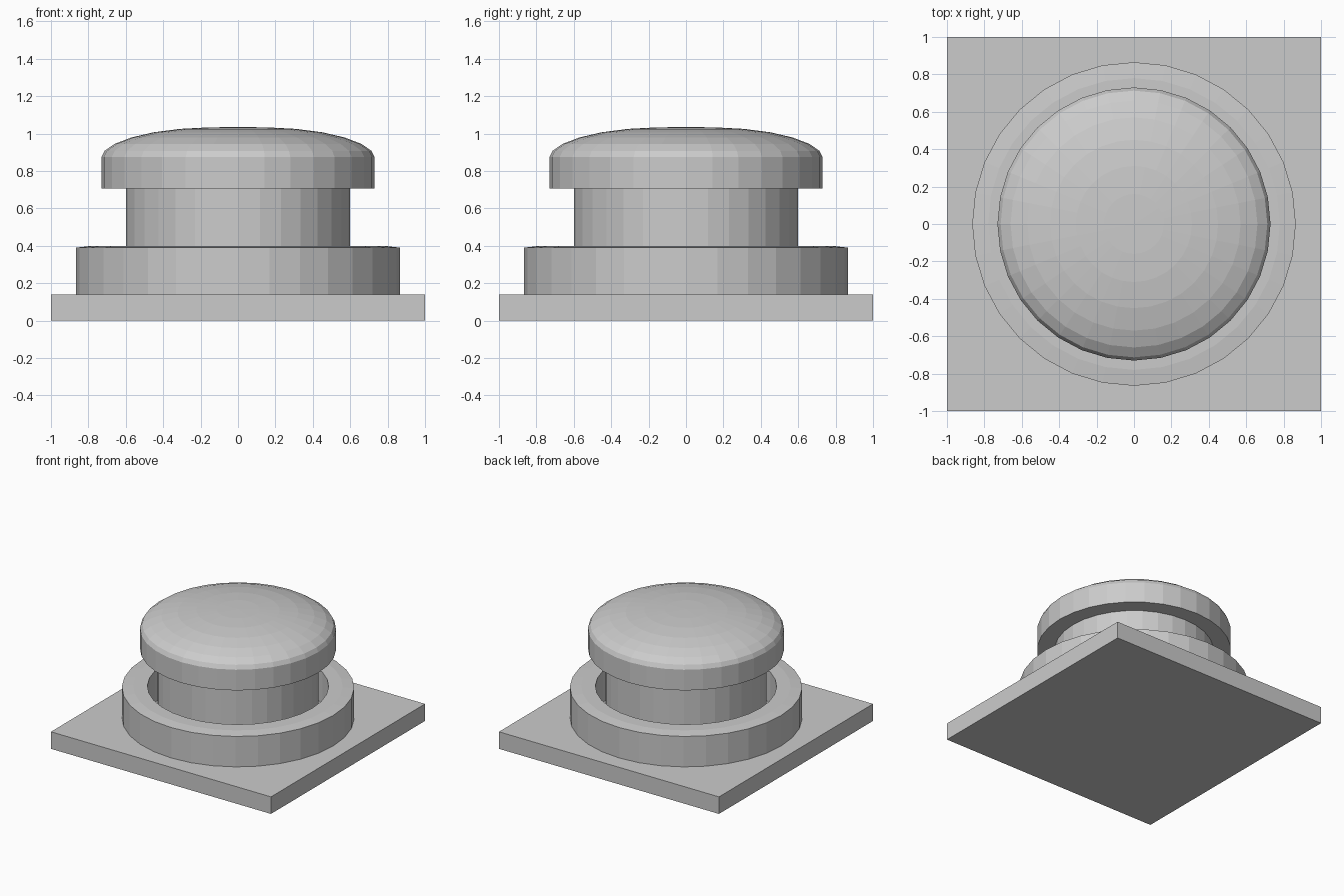
import bpy, bmesh
from math import cos, sin, tau

if "Cube" in bpy.data.objects:
    bpy.data.objects.remove(bpy.data.objects["Cube"])

SIDES = 32


def make_object(name, bm):
    bmesh.ops.recalc_face_normals(bm, faces=bm.faces)
    mesh = bpy.data.meshes.new(name)
    bm.to_mesh(mesh)
    bm.free()
    obj = bpy.data.objects.new(name, mesh)
    bpy.context.collection.objects.link(obj)
    return obj


def lathe(name, profile, closed=False):
    """Revolve (radius, z) points around z; radius 0 becomes a pole."""
    bm = bmesh.new()
    rings = []
    for r, z in profile:
        if r == 0:
            rings.append([bm.verts.new((0, 0, z))] * SIDES)
        else:
            rings.append([bm.verts.new((r * cos(tau * i / SIDES), r * sin(tau * i / SIDES), z))
                          for i in range(SIDES)])
    pairs = list(zip(rings, rings[1:]))
    if closed:
        pairs.append((rings[-1], rings[0]))
    for a, b in pairs:
        for i in range(SIDES):
            j = (i + 1) % SIDES
            corners = dict.fromkeys((a[i], a[j], b[j], b[i]))
            bm.faces.new(list(corners))
    return make_object(name, bm)


# Square base plate
bm = bmesh.new()
bmesh.ops.create_cube(bm, size=1)
bmesh.ops.scale(bm, vec=(2, 2, 0.14), verts=bm.verts)
bmesh.ops.translate(bm, vec=(0, 0, 0.07), verts=bm.verts)
make_object("base_plate", bm)

# Collar ring with a slightly sloped top edge
lathe("collar", [(0.865, 0.14), (0.865, 0.39), (0.78, 0.40), (0.675, 0.40), (0.675, 0.14)], closed=True)

# Button stem standing inside the collar
lathe("stem", [(0, 0.14), (0.6, 0.14), (0.6, 0.705), (0, 0.705)])

# Domed button cap
lathe("button_cap", [(0, 0.705), (0.73, 0.705), (0.73, 0.875), (0.713, 0.908), (0.66, 0.945),
                     (0.57, 0.979), (0.45, 1.007), (0.31, 1.025), (0.16, 1.033), (0, 1.035)])
